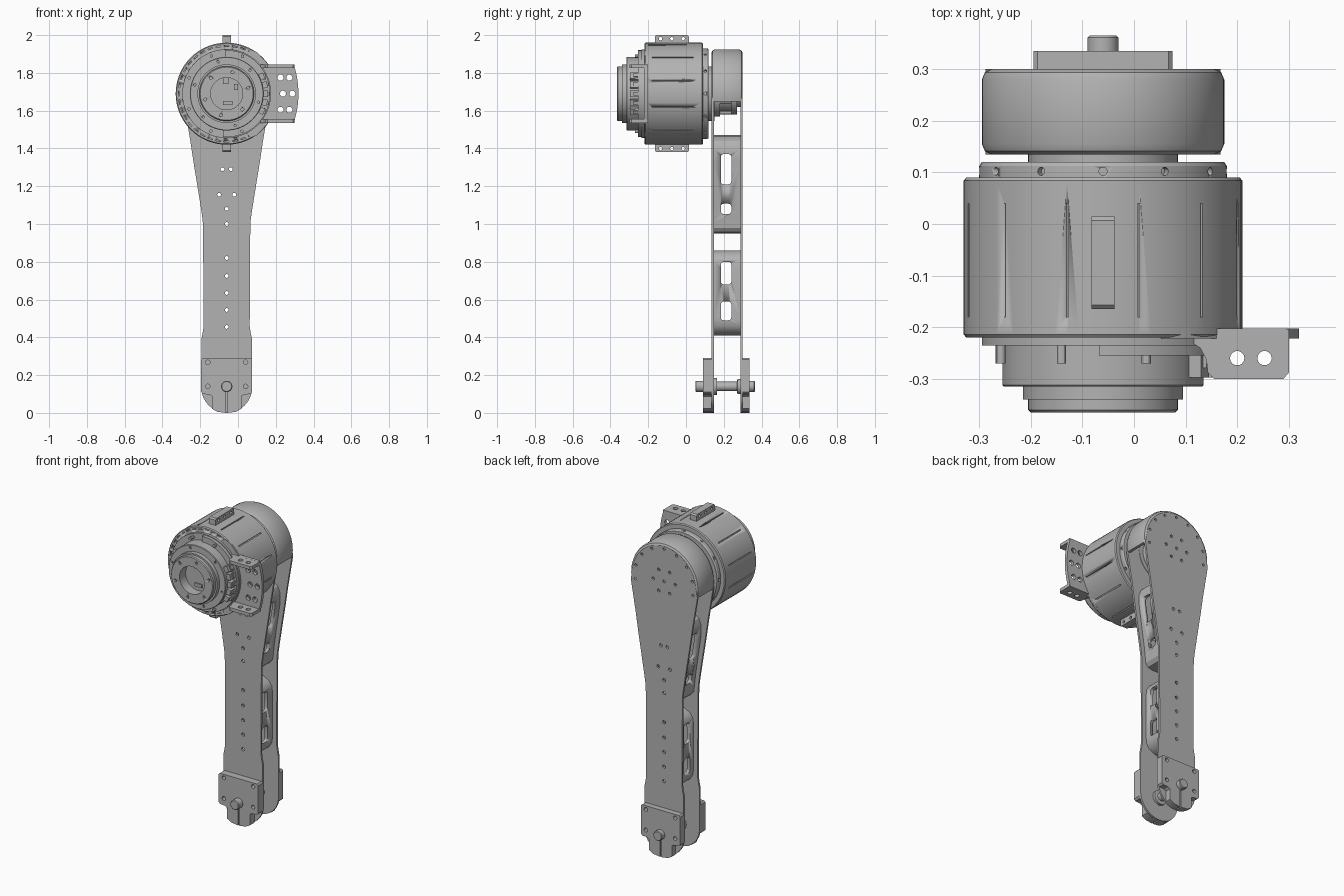
import bpy, bmesh, math
from mathutils import Vector, Matrix

if "Cube" in bpy.data.objects:
    bpy.data.objects.remove(bpy.data.objects["Cube"], do_unlink=True)

CX, CZ = -0.06, 1.69          # motor axis, running along y
GREY = (0.45, 0.45, 0.45, 1)
metal = bpy.data.materials.new("grey metal")
metal.use_nodes = True
metal.diffuse_color = GREY
metal.node_tree.nodes["Principled BSDF"].inputs["Base Color"].default_value = GREY


def finish(name, bm, mesh=None):
    mesh = mesh or bpy.data.meshes.new(name)
    bmesh.ops.remove_doubles(bm, verts=bm.verts, dist=1e-5)
    bmesh.ops.recalc_face_normals(bm, faces=bm.faces)
    bm.to_mesh(mesh)
    bm.free()
    mesh.materials.clear()
    mesh.materials.append(metal)
    obj = bpy.data.objects.new(name, mesh)
    bpy.context.collection.objects.link(obj)
    bpy.ops.object.select_all(action='DESELECT')
    obj.select_set(True)
    bpy.context.view_layer.objects.active = obj
    bpy.ops.object.shade_smooth_by_angle(angle=math.radians(30))
    return obj


def circle(x, z, r, n=14):
    return [(x + r * math.cos(math.tau * i / n), z + r * math.sin(math.tau * i / n)) for i in range(n)]


def arc(r, a0, a1, n=24, x=CX, z=CZ):
    angles = [math.radians(a0 + (a1 - a0) * i / n) for i in range(n + 1)]
    return [(x + r * math.cos(a), z + r * math.sin(a)) for a in angles]


def plate(name, outline, lo, hi, holes=(), axis='Y'):
    """Flat outline with holes, thickened from lo to hi along an axis."""
    curve = bpy.data.curves.new(name, 'CURVE')
    curve.dimensions = '2D'
    curve.fill_mode = 'BOTH'
    curve.extrude = (hi - lo) / 2
    for loop in [outline, *holes]:
        spline = curve.splines.new('POLY')
        spline.points.add(len(loop) - 1)
        for p, (u, v) in zip(spline.points, loop):
            p.co = (u, v, 0, 1)
        spline.use_cyclic_u = True
    temp = bpy.data.objects.new(name, curve)
    mesh = bpy.data.meshes.new_from_object(temp)
    bpy.data.objects.remove(temp)
    bm = bmesh.new()
    bm.from_mesh(mesh)
    mid = (lo + hi) / 2
    place = {'Y': lambda u, v, w: (u, mid - w, v),
             'Z': lambda u, v, w: (u, v, mid + w),
             'X': lambda u, v, w: (mid + w, u, v)}[axis]
    for v in bm.verts:
        v.co = place(*v.co)
    return finish(name, bm, mesh)


def lathe(name, profile, x=CX, z=CZ, start=0, sweep=360, closed=False, steps=72):
    """Spin (radius, y) points about an axis along y."""
    bm = bmesh.new()
    vs = [bm.verts.new((x + r, y, z)) for r, y in profile]
    edges = [bm.edges.new(p) for p in zip(vs, vs[1:])]
    if closed:
        edges.append(bm.edges.new((vs[-1], vs[0])))
    axis = dict(cent=(x, 0, z), axis=(0, -1, 0))
    bmesh.ops.rotate(bm, verts=vs, cent=(x, 0, z),
                     matrix=Matrix.Rotation(math.radians(start), 3, (0, -1, 0)))
    bmesh.ops.spin(bm, geom=vs + edges, angle=math.radians(sweep), steps=steps, **axis)
    if closed:
        bmesh.ops.holes_fill(bm, edges=[e for e in bm.edges if e.is_boundary], sides=0)
    return finish(name, bm)


def box_in(bm, centre, size, turn=0):
    m = Matrix.Translation(centre) @ Matrix.Rotation(math.radians(turn), 4, (0, -1, 0))
    bmesh.ops.create_cube(bm, size=1, matrix=m @ Matrix.Diagonal((*size, 1)))


def rod_in(bm, centre, r, depth, direction):
    turn = Vector(direction).to_track_quat('Z', 'Y').to_matrix().to_4x4()
    bmesh.ops.create_cone(bm, cap_ends=True, segments=12, radius1=r, radius2=r, depth=depth,
                          matrix=Matrix.Translation(centre) @ turn)


def cut(obj, bm):
    cutter = finish("cutter", bm)
    cutter.hide_render = True
    mod = obj.modifiers.new("cut", 'BOOLEAN')
    mod.operation, mod.solver, mod.object = 'DIFFERENCE', 'EXACT', cutter
    bpy.context.view_layer.objects.active = obj
    bpy.ops.object.modifier_apply(modifier=mod.name)
    bpy.data.objects.remove(cutter)


def polar(r, deg, y):
    a = math.radians(deg)
    return Vector((CX + r * math.cos(a), y, CZ + r * math.sin(a)))


def mirrored(half):
    """Half outline (half width, z) to a full outline about the arm centre."""
    return [(CX + w, z) for w, z in half] + [(CX - w, z) for w, z in reversed(half)]


# Motor body with lengthwise grooves and vent slots on the front rim
body = lathe("motor_body", [(0, -.22), (.265, -.22), (.27, -.214), (.27, .084), (.265, .09), (0, .09)])
bm = bmesh.new()
for k in range(12):
    a = 15 + 30 * k
    box_in(bm, polar(.27, a, -.07), (.024, .22, .006), a)
for k in range(36):
    box_in(bm, polar(.253, 10 * k, -.22), (.005, .016, .026), 10 * k)
cut(body, bm)

# Stepped front housing with a recess, flange and screw holes
front = lathe("motor_front_housing", [
    (0, -.305), (.085, -.305), (.085, -.365), (.14, -.365), (.145, -.36), (.145, -.34), (.155, -.34),
    (.155, -.315), (.192, -.315), (.195, -.312), (.195, -.235), (.235, -.235), (.235, -.21), (0, -.21)])
bm = bmesh.new()
for k in range(6):
    rod_in(bm, polar(.118, 15 + 60 * k, -.365), .008, .03, (0, 1, 0))
    rod_in(bm, polar(.175, 45 + 60 * k, -.315), .006, .02, (0, 1, 0))
cut(front, bm)
for k, (x, z, w, h) in enumerate([(-.02, .05, .03, .04), (.04, .02, .02, .03), (-.02, -.06, .05, .02)]):
    plate(f"recess_chip_{k}", [(CX + x, CZ + z), (CX + x + w, CZ + z), (CX + x + w, CZ + z + h),
                               (CX + x, CZ + z + h)], -.313, -.304)

# Half ring cover, rim screws and cable connectors on the front
plate("front_half_ring", arc(.23, -95, 92, 40) + arc(.19, 92, -95, 40), -.255, -.234)
bm = bmesh.new()
for k in range(8):
    rod_in(bm, polar(.215, 22 + 45 * k, -.25), .009, .04, (0, 1, 0))
finish("rim_screws", bm)
bm = bmesh.new()
for k in range(5):
    a = -26 + 13 * k
    box_in(bm, polar(.2, a, -.272), (.04, .05, .034), a)
    box_in(bm, polar(.222, a, -.265), (.012, .028, .02), a)
finish("cable_connectors", bm)

# Rear ring with radial screw holes, and the output neck
ring = lathe("motor_rear_ring", [(0, .08), (.24, .08), (.24, .112), (.235, .12), (0, .12)])
bm = bmesh.new()
for k in range(12):
    rod_in(bm, polar(.24, 30 * k, .102), .008, .03, polar(1, 30 * k, 0) - Vector((CX, 0, CZ)))
cut(ring, bm)
lathe("output_neck", [(0, .11), (.145, .11), (.145, .15), (.12, .15), (.12, .18), (.1, .18), (.1, .24),
                      (.11, .24), (.11, .27), (.07, .27), (.07, .292), (0, .292)])
bm = bmesh.new()
for k in range(8):
    rod_in(bm, polar(.108, 45 * k + 22, .2), .01, .08, (0, 1, 0))
finish("output_bolts", bm)

# Mounting lugs above and below the motor
for name, s in (("top_lug", 1), ("bottom_lug", -1)):
    lug = [(-.165, CZ + s * .262), (-.165, CZ + s * .302), (-.157, CZ + s * .31),
           (.007, CZ + s * .31), (.015, CZ + s * .302), (.015, CZ + s * .262)]
    plate(name, lug, CX - .022, CX + .022,
          [circle(y, CZ + s * .291, .009) for y in (-.135, -.075, -.015)], 'X')

# Side bracket: curved face plate with two flanges
edge = arc(.49, -18.5, 18.5, 12, x=-.17)
plate("bracket_face", [(.0, 1.69), (.06, 1.455), (.10, 1.47), (.16, 1.535)] + edge
      + [(.16, 1.845), (.10, 1.91), (.06, 1.925)], -.222, -.202,
      [circle(x, CZ + z, .016) for x, z in
       ((.225, .085), (.272, .085), (.238, 0), (.288, 0), (.225, -.085), (.272, -.085))])
flange = [(.10, -.203), (.30, -.203), (.30, -.288), (.29, -.3), (.155, -.3), (.143, -.288),
          (.14, -.262), (.128, -.24), (.10, -.222)]
for name, z in (("bracket_top_flange", 1.825), ("bracket_bottom_flange", 1.535)):
    plate(name, flange, z, z + .02, [circle(x, -.26, .014) for x in (.2, .253)], 'Z')

# Arm plates, front and back
sides = [(.228, 1.65), (.194, 1.45), (.176, 1.33), (.15, 1.17), (.134, 1.07), (.127, 1.02),
         (.125, .97), (.122, .46), (.126, .43), (.134, .39), (.135, .13)]
foot = [(CX - x, z) for x, z in [(.135 * math.cos(t * math.pi / 16), .135 - .135 * math.sin(t * math.pi / 16))
                                for t in range(15, 0, -1)]]
right = [(CX + w, z) for w, z in sides]
left = [(CX - w, z) for w, z in reversed(sides)]
outline = arc(.215, 170, 10, 32) + right + foot + left
arm_holes = [circle(CX + x, z, .01) for x, z in
             [(-.022, 1.29), (.022, 1.29), (-.04, 1.155), (.04, 1.155)]
             + [(0, z) for z in (1.08, 1.0, .82, .725, .635, .545, .455)]]
hub_holes = [circle(CX, CZ, .009)] + [circle(*p, .009) for p in arc(.075, 0, 300, 5)]
rim_holes = [circle(*p, .008) for p in arc(.2, -10, 190, 8)]
plate("arm_front_plate", outline, .135, .147, arm_holes)
plate("arm_back_plate", outline, .288, .3, arm_holes + hub_holes + rim_holes)

# Rounded arch wall joining the plates over the joint
lathe("arm_head_arch", [(.212, .136), (.217, .135), (.229, .141), (.235, .155), (.235, .28), (.229, .294),
                        (.217, .3), (.212, .299)], start=-10, sweep=200, closed=True, steps=48)

# Hollow spacers between the plates, pierced by side windows
def spacer(name, half, wall, windows):
    z0, z1 = half[0][1], half[-1][1]
    zm = (z0 + z1) / 2
    inner = [(max(w - wall, .01), zm + (z - zm) * (1 - 2 * wall / (z1 - z0))) for w, z in half]
    obj = plate(name, mirrored(half), .146, .289, [mirrored(inner)])
    bm = bmesh.new()
    for z, h in windows:
        box_in(bm, (CX, .212, z), (1, .056, h))
    bevel = [e for e in bm.edges if abs(e.verts[0].co.x - e.verts[1].co.x) > .5]
    bmesh.ops.bevel(bm, geom=bevel, offset=.016, segments=4, affect='EDGES', profile=.5)
    cut(obj, bm)


spacer("upper_spacer", [(.05, .95), (.08, .957), (.097, .98), (.1, 1.01), (.108, 1.08), (.145, 1.33),
                        (.147, 1.4), (.13, 1.44), (.1, 1.462), (.05, 1.47)], .02, [(1.29, .16), (1.08, .055)])
spacer("lower_spacer", [(.03, .41), (.07, .43), (.09, .46), (.095, .5), (.095, .77), (.09, .81),
                        (.07, .84), (.03, .86)], .02, [(.74, .12), (.54, .1)])

# Split clamps at the foot, with a slit under the shaft
clamp = mirrored([(.004, .14), (.004, .0), (.05, .006), (.078, .022), (.078, .088), (.09, .097), (.125, .1),
                  (.135, .11), (.135, .282), (.127, .29)])
bolts = [circle(CX + x, z, .012) for x in (-.1, .1) for z in (.14, .268)]
for name, lo in (("front_clamp", .09), ("back_clamp", .2995)):
    plate(name, clamp, lo, lo + .0455 if lo < .2 else .335, bolts)

# Foot shaft with collars
lathe("foot_shaft", [(0, .05), (.026, .05), (.03, .054), (.03, .145), (.045, .147), (.045, .163), (.025, .165),
                     (.025, .27), (.04, .272), (.04, .289), (.03, .29), (.03, .361), (.026, .365), (0, .365)],
      z=.14, steps=32)
